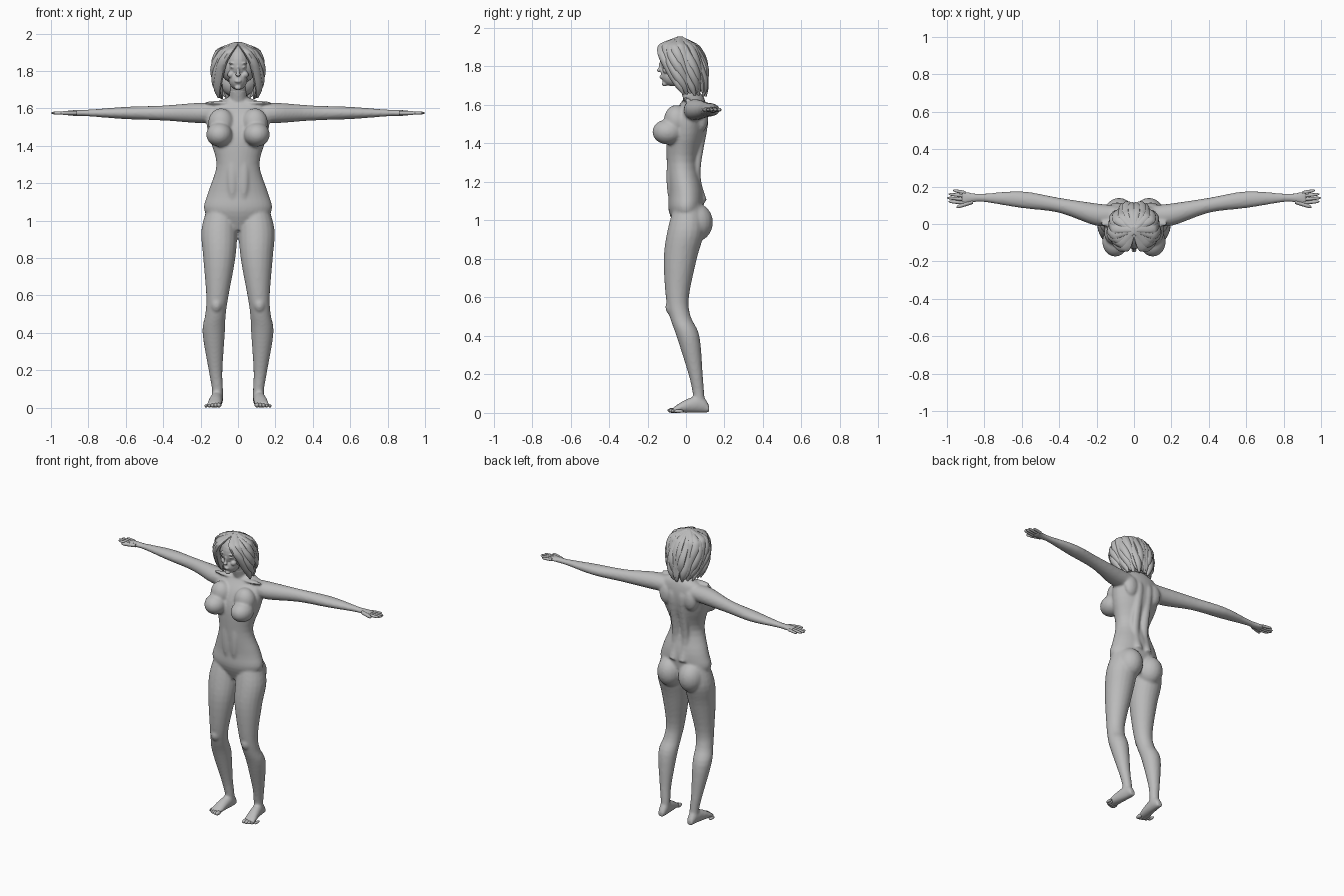
import bpy, bmesh, math
from mathutils import Matrix, Vector

default = bpy.data.objects.get("Cube")
if default:
    bpy.data.objects.remove(default)

shade = .5
grey = bpy.data.materials.new("plain_grey")
grey.use_nodes = True
grey.diffuse_color = (shade, shade, shade, 1)
shader = grey.node_tree.nodes["Principled BSDF"]
shader.inputs["Base Color"].default_value = grey.diffuse_color


def refine(rows, steps=4):
    """Round off a list of section rows with a Catmull-Rom spline."""
    padded = [rows[0], *rows, rows[-1]]
    result = []
    for before, start, end, after in zip(padded, padded[1:], padded[2:], padded[3:]):
        for step in range(steps):
            t = step / steps
            result.append([
                b + t / 2 * (c - a + t * (2 * a - 5 * b + 4 * c - d + t * (3 * (b - c) + d - a)))
                for a, b, c, d in zip(before, start, end, after)])
    return result + [rows[-1]]


def loft(bm, axis, rows, side=1, sides=20, turn=0):
    """Rows hold position on the axis, then centre and radius on the other two axes."""
    first, second = [index for index in range(3) if index != axis]
    rings = []
    for position, centre_a, centre_b, radius_a, radius_b in refine(rows):
        ring = []
        for corner in range(sides):
            angle = math.tau * corner / sides
            offset = Vector((radius_a * math.cos(angle), radius_b * math.sin(angle)))
            offset.rotate(Matrix.Rotation(turn, 2))
            point = Vector()
            point[axis] = position
            point[first] = centre_a + offset.x
            point[second] = centre_b + offset.y
            point.x *= side
            ring.append(bm.verts.new(point))
        rings.append(ring)
    for low, high in zip(rings, rings[1:]):
        for corner in range(sides):
            previous = corner - 1
            bm.faces.new((low[previous], low[corner], high[corner], high[previous]))
    bm.faces.new(rings[0])
    bm.faces.new(rings[-1])


def ball(bm, centre, radii, side=1):
    place = Matrix.Translation((centre[0] * side, centre[1], centre[2]))
    bmesh.ops.create_uvsphere(bm, u_segments=20, v_segments=14, radius=1,
                              matrix=place @ Matrix.Diagonal((*radii, 1)))


def finish(bm, name):
    bmesh.ops.recalc_face_normals(bm, faces=bm.faces)
    mesh = bpy.data.meshes.new(name)
    bm.to_mesh(mesh)
    bm.free()
    mesh.materials.append(grey)
    obj = bpy.data.objects.new(name, mesh)
    bpy.context.collection.objects.link(obj)
    bpy.ops.object.select_all(action='DESELECT')
    obj.select_set(True)
    bpy.context.view_layer.objects.active = obj
    bpy.ops.object.shade_smooth_by_angle(angle=math.radians(50))
    return obj


def fuse(obj, voxel, relax):
    """Merge overlapping masses into one soft skin."""
    remesh = obj.modifiers.new("fuse", 'REMESH')
    remesh.mode = 'VOXEL'
    remesh.voxel_size = voxel
    remesh.use_smooth_shade = True
    soften = obj.modifiers.new("soften", 'SMOOTH')
    soften.iterations = relax


# Torso: height, depth position, half width, half depth
torso = [(.95, .01, .09, .06), (1.05, 0, .18, .09), (1.15, 0, .16, .09), (1.3, -.02, .115, .08),
         (1.45, 0, .155, .1), (1.55, .02, .17, .09), (1.62, .04, .14, .06), (1.66, .04, .05, .04)]
# Leg: height, sideways position, depth position, radius
leg = [(1.08, .09, .01, .07), (.95, .1, 0, .096), (.8, .1, -.03, .086), (.6, .11, -.045, .06),
       (.5, .12, -.03, .055), (.4, .13, .01, .06), (.2, .12, .05, .037), (.1, .11, .065, .03),
       (.04, .11, .07, .03)]
# Foot: depth position, sideways position, half width, half height
foot = [(.12, .11, .02, .02), (.08, .11, .03, .045), (0, .12, .036, .035), (-.07, .13, .04, .013)]
# Arm: reach, depth position, half depth, half height
arm = [(.1, .05, .05, .05), (.2, .05, .06, .055), (.4, .1, .04, .04), (.6, .13, .045, .033),
       (.8, .14, .023, .018), (.86, .14, .025, .017), (.92, .14, .038, .012)]
# Muscle beside the spine: height, depth position
spine = [(1.1, .09), (1.25, .055), (1.5, .095), (1.57, .09)]
arm_height = 1.575

body = bmesh.new()
loft(body, 2, [(z, 0, y, wide, deep) for z, y, wide, deep in torso], sides=32)
loft(body, 2, [(1.58, 0, .05, .05, .05), (1.7, 0, .01, .045, .045)])
for side in (1, -1):
    loft(body, 2, [(z, x, y, radius, radius) for z, x, y, radius in leg], side)
    loft(body, 1, [(y, x, high, wide, high) for y, x, wide, high in foot], side)
    loft(body, 0, [(x, y, arm_height, deep, high) for x, y, deep, high in arm], side)
    loft(body, 2, [(z, .036, y, .026, .02) for z, y in spine], side)
    # chest
    ball(body, (.1, -.095, 1.46), (.07, .08, .065), side)
    ball(body, (.09, -.05, 1.52), (.07, .065, .08), side)
    # buttock
    ball(body, (.08, .05, .99), (.083, .09, .1), side)
    # shoulder blade, collarbone and abdomen
    ball(body, (.09, .08, 1.53), (.05, .035, .07), side)
    ball(body, (.1, 0, 1.63), (.08, .02, .01), side)
    ball(body, (.03, -.08, 1.23), (.03, .022, .13), side)
    # kneecap
    ball(body, (.115, -.08, .55), (.03, .027, .04), side)
fuse(finish(body, "body"), .008, 5)

# Head with simple face features
head = bmesh.new()
ball(head, (0, -.045, 1.84), (.067, .09, .1))
ball(head, (0, -.07, 1.755), (.05, .06, .058))
loft(head, 2, [(1.64, 0, .03, .045, .045), (1.78, 0, -.01, .045, .05)])
# nose, nose tip, mouth and chin
ball(head, (0, -.13, 1.8), (.008, .012, .03))
ball(head, (0, -.14, 1.78), (.014, .012, .01))
ball(head, (0, -.125, 1.745), (.02, .013, .01))
ball(head, (0, -.11, 1.71), (.018, .016, .013))
for side in (1, -1):
    # brow, eye and cheek
    ball(head, (.03, -.122, 1.84), (.02, .01, .006), side)
    ball(head, (.028, -.117, 1.82), (.014, .012, .007), side)
    ball(head, (.037, -.1, 1.78), (.02, .022, .018), side)
fuse(finish(head, "head"), .0045, 3)

# Hair: an inner mass under overlapping locks swept back from a centre parting
hair = bmesh.new()
ball(hair, (0, -.03, 1.84), (.11, .085, .11))
ball(hair, (0, .045, 1.74), (.1, .07, .08))
locks, levels = 10, 8
for side in (1, -1):
    for lock in range(locks):
        start = math.pi * (lock + .8) / locks
        length = .3 + .012 * math.sin(3 * lock)
        rows = []
        for level in range(levels + 1):
            t = level / levels
            angle = start + (math.pi - start) * t / 2
            reach = .12 * math.sin(.7 * math.pi * math.sqrt(t)) + .006 * math.sin(2 * lock + level)
            depth = reach if math.cos(angle) > 0 else reach * (.7 + .6 * t)
            radius = .028 * min(1, .4 + 4 * t) * (1 - .8 * t ** 6)
            rows.append((1.955 - length * t, reach * math.sin(angle),
                         -.03 - depth * math.cos(angle), radius * 1.1, radius * .85))
        loft(hair, 2, rows, side, sides=8, turn=start + .7)
finish(hair, "hair")

# Fingers and thumbs taper from root to tip
fingers = bmesh.new()


def finger(root, tip, radius, side):
    rows = []
    for t, taper in ((0, 1), (.5, 1), (.85, .8), (1, .2)):
        x, y = Vector(root).lerp(Vector(tip), t)
        rows.append((x, y, arm_height, radius * taper, radius * taper))
    loft(fingers, 0, rows, side, sides=10)


for side in (1, -1):
    for digit in range(4):
        finger((.9, .113 + .018 * digit), (1 - .008 * (digit - 1) ** 2, .12 + .02 * digit),
               .009, side)
    finger((.86, .12), (.95, .09), .012, side)
finish(fingers, "fingers")

# Toes shrink and step back from the big toe to the little toe
toes = bmesh.new()
for side in (1, -1):
    for digit in range(5):
        radius = .013 - .001 * digit
        ball(toes, (.102 + .017 * digit, -.07 + .002 * digit ** 2, radius),
             (radius, .026, radius), side)
finish(toes, "toes")
